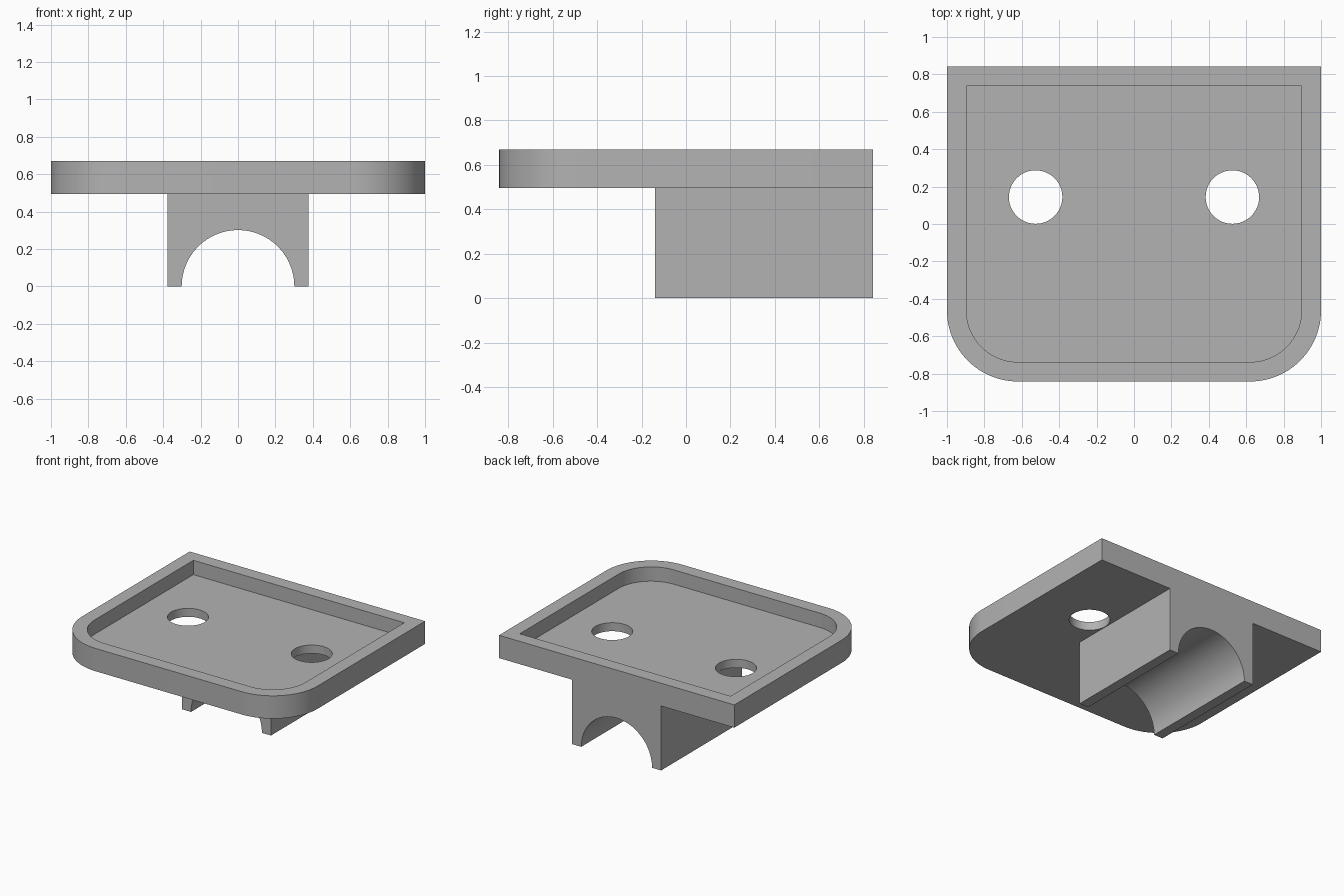
import bpy
import bmesh
from math import sin, cos, pi, radians
from mathutils import Vector

cube = bpy.data.objects.get("Cube")
if cube:
    bpy.data.objects.remove(cube, do_unlink=True)

grey = bpy.data.materials.new("plain grey")
grey.use_nodes = True
colour = (0.45, 0.45, 0.45, 1)
grey.diffuse_color = colour
grey.node_tree.nodes["Principled BSDF"].inputs["Base Color"].default_value = colour


def arc(cx, cy, r, start, end, steps):
    angles = [start + (end - start) * i / steps for i in range(steps + 1)]
    return [(cx + r * cos(a), cy + r * sin(a)) for a in angles]


def prism(name, outline, to_3d, direction):
    """Extrude a flat outline along a direction into a solid."""
    bm = bmesh.new()
    face = bm.faces.new([bm.verts.new(to_3d(a, b)) for a, b in outline])
    out = bmesh.ops.extrude_face_region(bm, geom=[face])
    moved = [v for v in out["geom"] if isinstance(v, bmesh.types.BMVert)]
    bmesh.ops.translate(bm, verts=moved, vec=Vector(direction))
    bmesh.ops.recalc_face_normals(bm, faces=bm.faces)
    mesh = bpy.data.meshes.new(name)
    bm.to_mesh(mesh)
    bm.free()
    mesh.materials.append(grey)
    obj = bpy.data.objects.new(name, mesh)
    bpy.context.collection.objects.link(obj)
    return obj


def combine(target, other, operation):
    """Apply a boolean and drop the helper solid."""
    bpy.context.view_layer.objects.active = target
    mod = target.modifiers.new("boolean", "BOOLEAN")
    mod.operation = operation
    mod.solver = "EXACT"
    mod.object = other
    bpy.ops.object.modifier_apply(modifier=mod.name)
    bpy.data.objects.remove(other, do_unlink=True)


def tray_outline(inset):
    """Square corners at the back, round ones at the front."""
    x, y, r = 1 - inset, 0.842 - inset, 0.38 - inset
    return ([(x, y), (-x, y)]
            + arc(r - x, r - y, r, pi, 1.5 * pi, 24)
            + arc(x - r, r - y, r, 1.5 * pi, 2 * pi, 24))


BOTTOM, FLOOR, RIM = 0.495, 0.56, 0.67
BACK = 0.842

# Tray with a recessed floor
tray = prism("mounting_tray", tray_outline(0),
             lambda x, y: (x, y, BOTTOM), (0, 0, RIM - BOTTOM))
recess = prism("recess_cutter", tray_outline(0.104),
               lambda x, y: (x, y, FLOOR), (0, 0, 0.3))
combine(tray, recess, "DIFFERENCE")

# Saddle block with a half-round channel from front to back
saddle_profile = ([(0.378, 0), (0.378, BOTTOM), (-0.378, BOTTOM), (-0.378, 0)]
                  + arc(0, 0, 0.301, pi, 0, 48))
saddle = prism("saddle", saddle_profile,
               lambda x, z: (x, -0.14, z), (0, BACK + 0.14, 0))
combine(tray, saddle, "UNION")

# Two screw holes
for side in (-1, 1):
    hole = prism("hole_cutter", arc(side * 0.526, 0.144, 0.143, 0, 2 * pi, 48)[:-1],
                 lambda x, y: (x, y, 0.4), (0, 0, 0.4))
    combine(tray, hole, "DIFFERENCE")

bpy.ops.object.select_all(action="DESELECT")
tray.select_set(True)
bpy.context.view_layer.objects.active = tray
bpy.ops.object.shade_smooth_by_angle(angle=radians(30))
